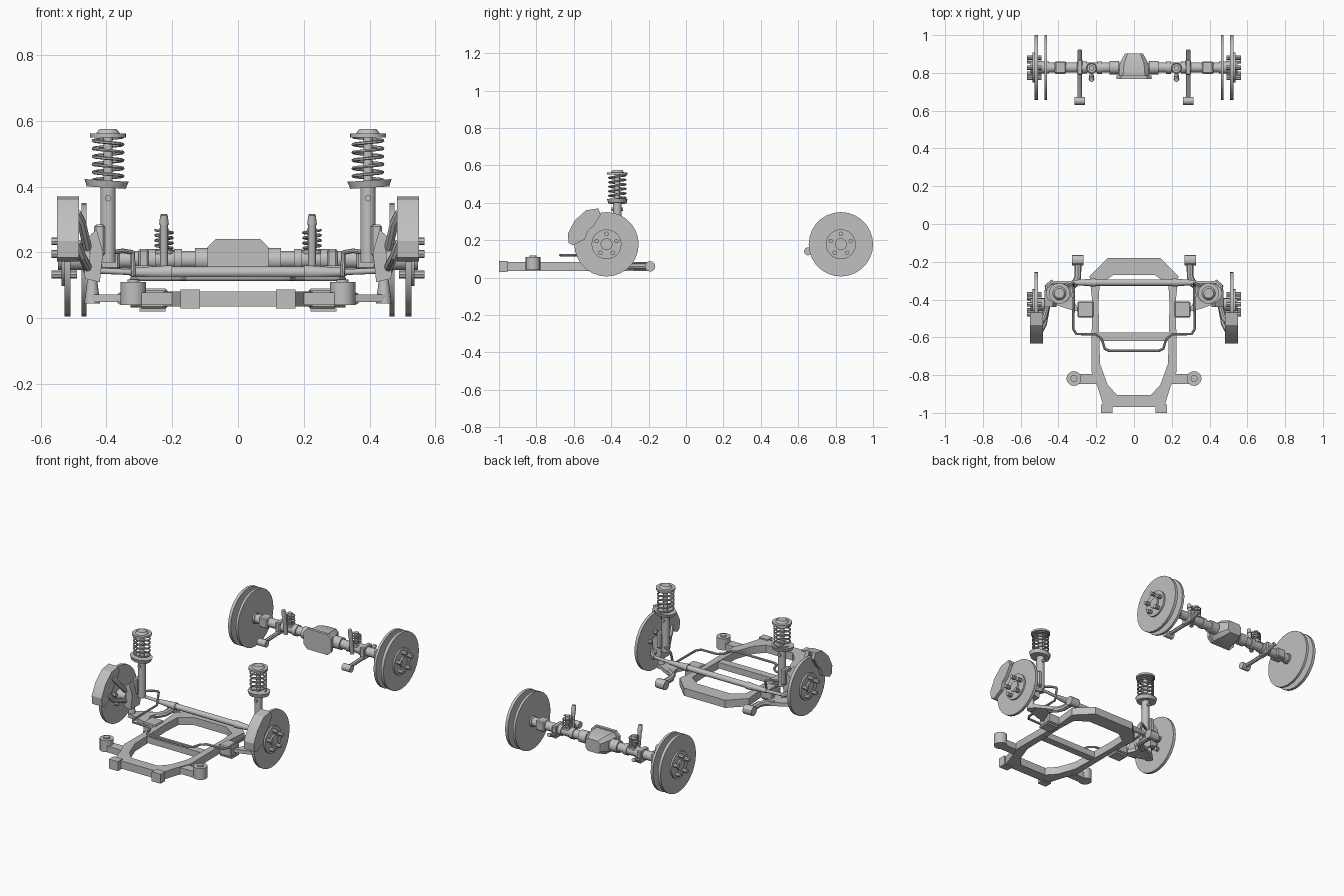
import bpy, bmesh, math
from mathutils import Vector, Matrix

if "Cube" in bpy.data.objects:
    bpy.data.objects.remove(bpy.data.objects["Cube"])

GREY = (0.53, 0.53, 0.53, 1)
steel = bpy.data.materials.new("steel_grey")
steel.use_nodes = True
steel.diffuse_color = GREY
steel.node_tree.nodes["Principled BSDF"].inputs["Base Color"].default_value = GREY
parts = []


def finish(name, bm, mirror=True):
    bmesh.ops.recalc_face_normals(bm, faces=bm.faces)
    me = bpy.data.meshes.new(name)
    bm.to_mesh(me)
    bm.free()
    me.materials.append(steel)
    ob = bpy.data.objects.new(name, me)
    bpy.context.collection.objects.link(ob)
    if mirror:
        ob.modifiers.new("Mirror", 'MIRROR')
    parts.append(ob)
    return ob


def add_rod(bm, a, b, r, r2=None, n=16):
    a, b = Vector(a), Vector(b)
    d = b - a
    m = Matrix.Translation((a + b) / 2) @ d.to_track_quat('Z', 'Y').to_matrix().to_4x4()
    bmesh.ops.create_cone(bm, cap_ends=True, segments=n, radius1=r,
                          radius2=r if r2 is None else r2, depth=d.length, matrix=m)


def rod(name, a, b, r, r2=None, n=16, mirror=True):
    bm = bmesh.new()
    add_rod(bm, a, b, r, r2, n)
    return finish(name, bm, mirror)


def box(name, lo, hi, bevel=0.0, mirror=True):
    lo, hi = Vector(lo), Vector(hi)
    bm = bmesh.new()
    bmesh.ops.create_cube(bm, matrix=Matrix.Translation((lo + hi) / 2) @ Matrix.Diagonal((*(hi - lo), 1)))
    if bevel:
        bmesh.ops.bevel(bm, geom=bm.edges[:], offset=bevel, segments=1, affect='EDGES')
    return finish(name, bm, mirror)


def prism(name, pts, depth, mirror=True):
    # Extrude a planar outline along a vector
    bm = bmesh.new()
    f = bm.faces.new([bm.verts.new(p) for p in pts])
    ext = bmesh.ops.extrude_face_region(bm, geom=[f])["geom"]
    bmesh.ops.translate(bm, vec=depth, verts=[v for v in ext if isinstance(v, bmesh.types.BMVert)])
    return finish(name, bm, mirror)


def tube(name, pts, r, mirror=True, sides=2):
    # Round bar swept along a path
    cu = bpy.data.curves.new(name + "_path", 'CURVE')
    cu.dimensions = '3D'
    cu.bevel_depth, cu.bevel_resolution, cu.use_fill_caps = r, sides, True
    sp = cu.splines.new('POLY')
    sp.points.add(len(pts) - 1)
    for p, co in zip(sp.points, pts):
        p.co = (*co, 1)
    tmp = bpy.data.objects.new(name + "_path", cu)
    bpy.context.collection.objects.link(tmp)
    bpy.context.view_layer.update()
    me = bpy.data.meshes.new_from_object(tmp.evaluated_get(bpy.context.evaluated_depsgraph_get()))
    bpy.data.objects.remove(tmp)
    bm = bmesh.new()
    bm.from_mesh(me)
    bpy.data.meshes.remove(me)
    return finish(name, bm, mirror)


def spring(name, x, y, z0, z1, r, turns, wire):
    n = turns * 16
    pts = [(x + r * math.cos(math.tau * i / 16), y + r * math.sin(math.tau * i / 16),
            z0 + (z1 - z0) * i / n) for i in range(int(n) + 1)]
    tube(name, pts, wire, sides=1)


def hub(name, y, z=0.178):
    # Brake disc, hub flange and five wheel studs
    rod(name + "_disc", (0.509, y, z), (0.527, y, z), 0.172, n=28)
    bm = bmesh.new()
    add_rod(bm, (0.527, y, z), (0.537, y, z), 0.08, n=24)
    add_rod(bm, (0.45, y, z), (0.547, y, z), 0.032)
    for i in range(5):
        a = math.pi / 2 + math.tau * i / 5
        p = Vector((0, y + 0.056 * math.cos(a), z + 0.056 * math.sin(a)))
        add_rod(bm, p + Vector((0.49, 0, 0)), p + Vector((0.567, 0, 0)), 0.012, n=8)
    finish(name + "_hub", bm)


FY, RY, WZ = -0.425, 0.828, 0.178
hub("front", FY)
hub("rear", RY)

# Rear axle
rod("rear_backing_plate", (0.46, RY, WZ), (0.475, RY, WZ), 0.172, n=28)
rod("axle_tube", (-0.47, RY, WZ), (0.47, RY, WZ), 0.027, mirror=False)
for x0, x1, r in ((0.08, 0.13, 0.036), (0.17, 0.195, 0.033), (0.25, 0.3, 0.032)):
    rod("axle_collar", (x0, RY, WZ), (x1, RY, WZ), r)
box("axle_bracket", (0.36, RY - 0.033, 0.148), (0.42, RY + 0.033, 0.208), 0.006)


def octagon(w, h, c, y):
    return [(x, y, WZ + z) for x, z in ((-w, -h + c), (-w + c, -h), (w - c, -h), (w, -h + c),
                                       (w, h - c), (w - c, h), (-w + c, h), (-w, h - c))]


prism("differential_cover", octagon(0.093, 0.063, 0.025, 0.768), (0, 0.018, 0), False)
bm = bmesh.new()
rings = [[bm.verts.new(p) for p in octagon(w, h, c, y)] for w, h, c, y in
         ((0.08, 0.055, 0.022, 0.786), (0.075, 0.055, 0.022, 0.85), (0.048, 0.038, 0.015, 0.903))]
for a, b in zip(rings, rings[1:]):
    for i in range(8):
        bm.faces.new((a[i], a[i - 1], b[i - 1], b[i]))
bm.faces.new(rings[0])
bm.faces.new(rings[-1])
finish("differential_housing", bm, False)

# Rear trailing arms, springs and dampers
tube("trailing_arm", [(0.287, 0.92, 0.175), (0.287, 0.83, 0.145), (0.287, 0.65, 0.14)], 0.012)
rod("trailing_arm_bushing", (0.26, 0.652, 0.14), (0.315, 0.652, 0.14), 0.021)
box("trailing_arm_clamp", (0.272, 0.79, 0.135), (0.302, 0.87, 0.21), 0.005)
spring("rear_spring", 0.225, 0.825, 0.205, 0.268, 0.026, 4, 0.004)
rod("rear_spring_seat", (0.225, 0.825, 0.195), (0.225, 0.825, 0.208), 0.03)
rod("rear_spring_core", (0.225, 0.825, 0.2), (0.225, 0.825, 0.275), 0.014)
rod("rear_damper", (0.225, 0.785, 0.16), (0.225, 0.768, 0.29), 0.012)
rod("rear_damper_top", (0.225, 0.768, 0.285), (0.225, 0.762, 0.315), 0.015, 0.011)

# Front struts
SX, SY = 0.395, -0.367
rod("strut_body", (SX, SY, 0.17), (SX, SY, 0.4), 0.023)
rod("strut_rod", (SX, SY, 0.4), (SX, SY, 0.56), 0.014)
seat = rod("strut_spring_seat", (0, 0, -0.011), (0, 0, 0.011), 0.053, 0.06, 20)
seat.data.transform(Matrix.Translation((SX + 0.005, SY, 0.408)) @ Matrix.Rotation(-0.06, 4, 'Y')
                    @ Matrix.Diagonal((1.12, 0.92, 1, 1)))
spring("strut_spring", SX, SY, 0.42, 0.552, 0.045, 5.5, 0.005)
rod("strut_top_plate", (SX, SY, 0.55), (SX, SY, 0.562), 0.055, n=20)
rod("strut_top_cap", (SX, SY, 0.562), (SX, SY, 0.575), 0.036, 0.026, 20)
rod("strut_bolt", (SX, SY - 0.03, 0.365), (SX, SY + 0.03, 0.365), 0.01, n=8)

# Steering knuckles
box("strut_clamp", (0.405, -0.40, 0.19), (0.437, -0.335, 0.285), 0.006)
prism("knuckle", [(0.42, -0.44, 0.11), (0.465, -0.44, 0.12), (0.475, -0.44, 0.23),
                  (0.43, -0.44, 0.27), (0.41, -0.44, 0.2)], (0, 0.09, 0))
tube("knuckle_upper_arm", [(0.455, -0.42, 0.2), (0.475, -0.5, 0.29), (0.49, -0.52, 0.32)], 0.014)
tube("knuckle_lower_arm", [(0.455, -0.42, 0.15), (0.475, -0.53, 0.19), (0.49, -0.56, 0.23)], 0.014)
tube("steering_arm", [(0.45, -0.38, 0.16), (0.46, -0.33, 0.15), (0.43, -0.305, 0.14)], 0.014)

# Brake calipers, wrapped over the front edge of the discs
outline = [(-0.632, 0.235), (-0.628, 0.185), (-0.605, 0.172), (-0.54, 0.205), (-0.525, 0.25),
           (-0.495, 0.275), (-0.457, 0.335), (-0.468, 0.37), (-0.535, 0.36), (-0.595, 0.305)]
prism("caliper_outer", [(0.53, y, z) for y, z in outline], (0.02, 0, 0))
prism("caliper_inner", [(0.483, y, z) for y, z in outline], (0.023, 0, 0))
bridge = [outline[i] for i in (0, 1, 2)] + [(-0.585, 0.24), (-0.54, 0.31), (-0.475, 0.347)] + outline[7:]
prism("caliper_bridge", [(0.5, y, z) for y, z in bridge], (0.035, 0, 0))

# Subframe ring: outer and inner outline of one half, mirrored
ring = [(0, -0.97, 0, -0.905), (0.16, -0.97, 0.09, -0.905), (0.19, -0.87, 0.14, -0.85),
        (0.226, -0.78, 0.18, -0.74), (0.222, -0.4, 0.188, -0.42), (0.235, -0.275, 0.182, -0.32),
        (0.14, -0.18, 0.11, -0.27), (0, -0.18, 0, -0.27)]
bm = bmesh.new()
rows = [[bm.verts.new(p) for p in ((a, b, 0.035), (c, d, 0.035), (c, d, 0.082), (a, b, 0.082))]
        for a, b, c, d in ring]
for p, q in zip(rows, rows[1:]):
    for i in range(4):
        bm.faces.new((p[i - 1], p[i], q[i], q[i - 1]))
finish("subframe_ring", bm)
box("subframe_foot", (0.115, -1.0, 0.03), (0.175, -0.955, 0.088))
box("subframe_crossmember", (-0.2, -0.62, 0.04), (0.2, -0.575, 0.078), mirror=False)
box("subframe_front_arm", (0.2, -0.848, 0.04), (0.3, -0.793, 0.078))
rod("subframe_bushing", (0.318, -0.818, 0.04), (0.318, -0.818, 0.11), 0.039, n=18)
rod("subframe_bushing_pin", (0.318, -0.818, 0.11), (0.318, -0.818, 0.118), 0.018)
box("control_arm_mount", (0.215, -0.495, 0.03), (0.298, -0.41, 0.09), 0.005)
box("control_arm_mount_foot", (0.22, -0.49, 0.02), (0.3, -0.42, 0.03))

# Lower control arms
prism("control_arm_plate", [(0.29, -0.465, 0.05), (0.35, -0.45, 0.05), (0.45, -0.415, 0.05), (0.45, -0.375, 0.05),
                            (0.36, -0.325, 0.05), (0.315, -0.31, 0.05), (0.33, -0.38, 0.05)], (0, 0, 0.022))
tube("control_arm_rear_leg", [(0.36, -0.35, 0.06), (0.315, -0.32, 0.06),
                              (0.297, -0.28, 0.06), (0.297, -0.19, 0.06)], 0.018)
rod("control_arm_bushing", (0.268, -0.192, 0.06), (0.327, -0.192, 0.06), 0.028, n=12)
rod("ball_joint", (0.443, -0.395, 0.045), (0.443, -0.395, 0.125), 0.024, 0.014)

# Steering rack, bellows and tie rods
rod("steering_rack", (-0.25, -0.31, 0.14), (0.25, -0.31, 0.14), 0.017, mirror=False)
rod("rack_bellows", (0.2, -0.31, 0.14), (0.33, -0.31, 0.14), 0.022, 0.012)
rod("tie_rod", (0.32, -0.31, 0.14), (0.44, -0.31, 0.145), 0.009)

# Sway bar with drop links
half = [(0.32, -0.31, 0.2), (0.318, -0.33, 0.125), (0.322, -0.555, 0.12), (0.305, -0.582, 0.12),
        (0.2, -0.585, 0.12), (0.17, -0.61, 0.12), (0.155, -0.66, 0.12), (0.13, -0.672, 0.12)]
tube("sway_bar", half + [(-x, y, z) for x, y, z in reversed(half)], 0.007, mirror=False)
tube("sway_bar_link", [(0.32, -0.31, 0.2), (0.35, -0.33, 0.205), (0.385, -0.35, 0.2)], 0.007)

# Smooth round surfaces, keep sharp edges
bpy.ops.object.select_all(action='DESELECT')
for ob in parts:
    ob.select_set(True)
bpy.context.view_layer.objects.active = parts[0]
bpy.ops.object.shade_smooth_by_angle(angle=math.radians(30))
